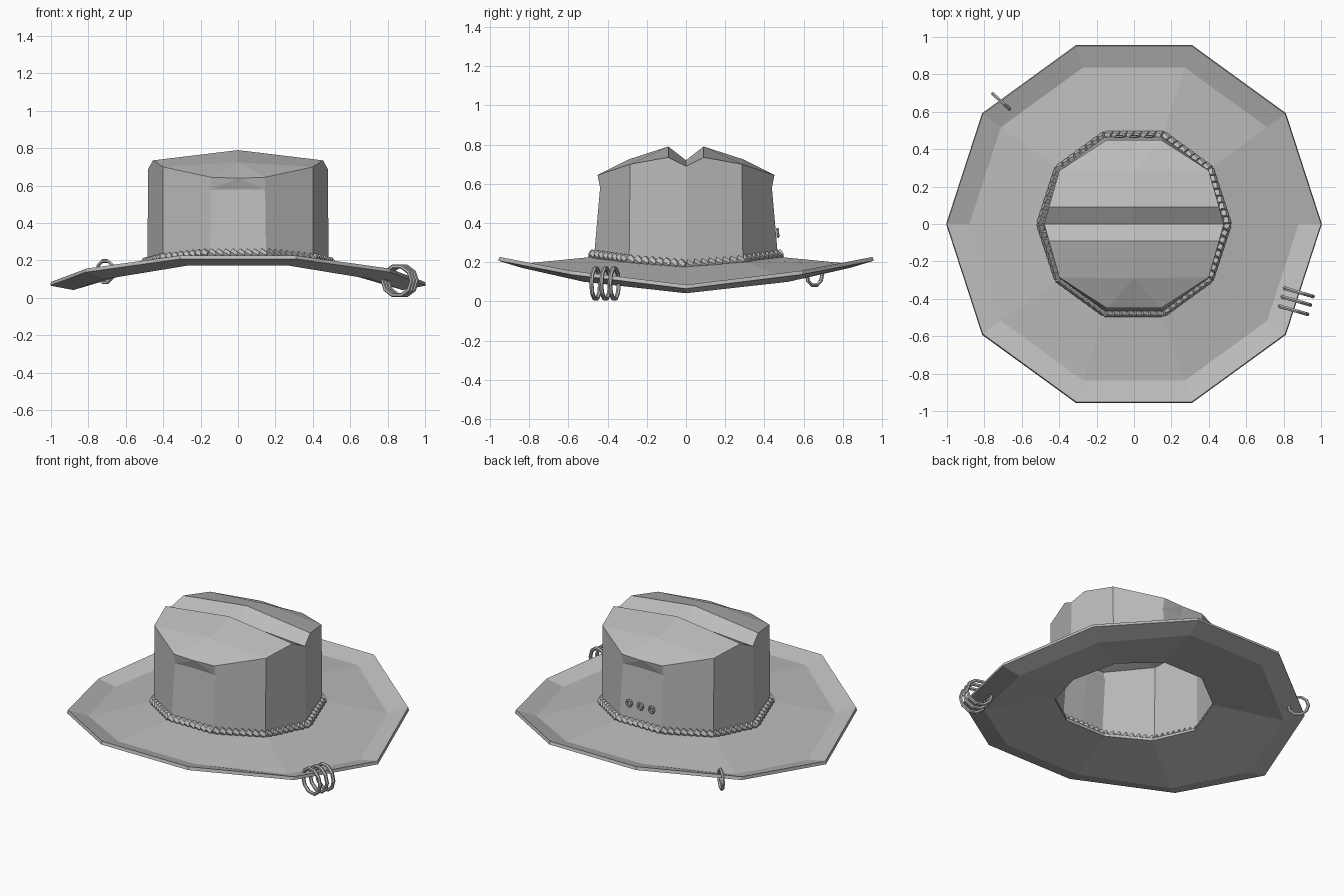
import bpy, bmesh, math
from mathutils import Vector, Matrix

if "Cube" in bpy.data.objects:
    bpy.data.objects.remove(bpy.data.objects["Cube"], do_unlink=True)

grey = bpy.data.materials.new("plain grey")
grey.use_nodes = True
GREY = (0.5, 0.5, 0.5, 1)
grey.diffuse_color = GREY
grey.node_tree.nodes["Principled BSDF"].inputs["Base Color"].default_value = GREY


def finish(name, bm):
    mesh = bpy.data.meshes.new(name)
    bm.to_mesh(mesh)
    bm.free()
    mesh.materials.append(grey)
    obj = bpy.data.objects.new(name, mesh)
    bpy.context.collection.objects.link(obj)
    return obj


def decagon(radius, side, corner, end):
    """Ten points, with heights for the sides, diagonals and front/back."""
    heights = (side, corner, end, end, corner)
    return [Vector((radius * math.cos(k * math.pi / 5),
                    radius * math.sin(k * math.pi / 5), heights[k % 5]))
            for k in range(10)]


def torus(bm, centre, axis, major, minor, segments=10, sides=6):
    turn = Vector(axis).to_track_quat('Z', 'Y').to_matrix().to_4x4()
    place = Matrix.Translation(centre) @ turn
    rings = []
    for i in range(segments):
        a = math.tau * i / segments
        rings.append([])
        for j in range(sides):
            b = math.tau * j / sides
            r = major + minor * math.cos(b)
            p = Vector((r * math.cos(a), r * math.sin(a), minor * math.sin(b)))
            rings[-1].append(bm.verts.new(place @ p))
    for i in range(segments):
        here, there = rings[i], rings[(i + 1) % segments]
        for j in range(sides):
            n = (j + 1) % sides
            bm.faces.new((here[j], there[j], there[n], here[n]))


# Curved brim with an upturned lip
bm = bmesh.new()
loops = [[bm.verts.new(p) for p in decagon(*ring)] for ring in (
    (0.47, 0.19, 0.21, 0.23), (0.88, 0.062, 0.12, 0.192), (1.0, 0.085, 0.157, 0.227))]
for inner, outer in zip(loops, loops[1:]):
    for k in range(10):
        n = (k + 1) % 10
        bm.faces.new((inner[k], outer[k], outer[n], inner[n]))
brim = finish("brim", bm)
thick = brim.modifiers.new("thickness", 'SOLIDIFY')
thick.thickness = 0.02
thick.offset = -1

# Crown: one quarter, mirrored across both axes
points = {
    "side_base": (0.485, 0, 0.17), "corner_base": (0.40, 0.29, 0.19),
    "end_base": (0.15, 0.47, 0.215), "middle_base": (0, 0.47, 0.215),
    "dent": (0.145, 0.438, 0.58), "middle_dent": (0, 0.43, 0.58),
    "valley_end": (0.48, 0, 0.69), "valley": (0, 0, 0.72),
    "ridge_end": (0.455, 0.09, 0.735), "ridge": (0, 0.09, 0.79),
    "corner_top": (0.40, 0.285, 0.70), "slope": (0, 0.29, 0.725),
    "rim": (0.145, 0.45, 0.645), "middle_rim": (0, 0.45, 0.64),
}
panels = (
    "side_base corner_base corner_top ridge_end valley_end",
    "corner_base end_base dent rim corner_top",
    "end_base middle_base middle_dent dent",
    "dent middle_dent middle_rim", "dent middle_rim rim",
    "valley valley_end ridge_end ridge",
    "ridge ridge_end corner_top slope",
    "slope corner_top rim", "slope rim middle_rim",
)
bm = bmesh.new()
verts = {name: bm.verts.new(p) for name, p in points.items()}
for panel in panels:
    bm.faces.new([verts[name] for name in panel.split()])
crown = finish("crown", bm)
mirror = crown.modifiers.new("mirror", 'MIRROR')
mirror.use_axis = (True, True, False)

# Braided band: slanted links around the base of the crown
bm = bmesh.new()
path = decagon(0.50, 0.185, 0.21, 0.235)
LINKS = 8
for k in range(10):
    start, end = path[k], path[(k + 1) % 10]
    along = (end - start).normalized()
    out = along.cross(Vector((0, 0, 1))).normalized()
    up = out.cross(along)
    basis = Matrix((along, out, up)).transposed().to_4x4()
    for i in range(LINKS):
        spot = start.lerp(end, (i + 0.5) / LINKS)
        place = (Matrix.Translation(spot) @ basis @ Matrix.Rotation(0.45, 4, 'Y')
                 @ Matrix.Rotation(0.25, 4, 'Z') @ Matrix.Rotation(math.pi / 2, 4, 'Y'))
        bmesh.ops.create_cone(bm, cap_ends=True, segments=6, radius1=0.026,
                              radius2=0.019, depth=0.038, matrix=place)
finish("braided_band", bm)

# Three hoops on the left edge, one on the right
bm = bmesh.new()
for x, y in ((0.88, -0.365), (0.865, -0.41), (0.85, -0.46)):
    torus(bm, (x, y, 0.091), (0.28, 0.96, 0), 0.08, 0.011)
finish("left_hoops", bm)
bm = bmesh.new()
torus(bm, (-0.71, 0.655, 0.14), (0.67, 0.74, 0), 0.06, 0.01)
finish("right_hoop", bm)

# Eyelets on the back of the crown
bm = bmesh.new()
for x in (-0.08, 0, 0.08):
    torus(bm, (x, 0.468, 0.35), (0, 1, 0.09), 0.018, 0.008, 8)
finish("back_eyelets", bm)
